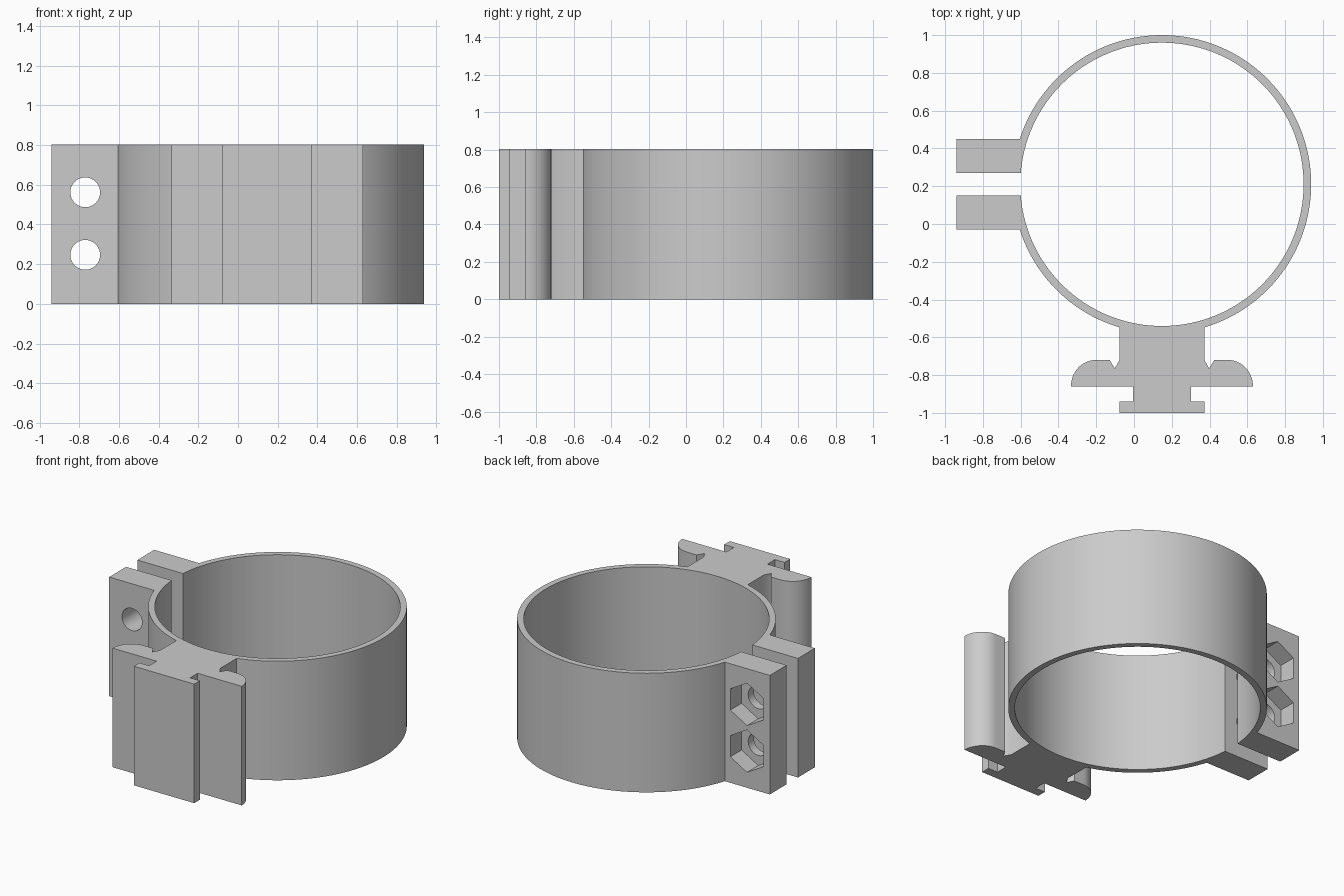
import bpy, bmesh
from math import pi, asin, acos, sin, cos
from mathutils import Matrix

if "Cube" in bpy.data.objects:
    bpy.data.objects.remove(bpy.data.objects["Cube"], do_unlink=True)

HEIGHT = 0.803
CX, CY = 0.148, 0.21            # ring centre
R_OUT, R_IN = 0.79, 0.75
LUG_END = -0.94
LUG_OUT, LUG_IN = 0.24, 0.06    # lug faces, measured from the ring's centre line
BOLT_X, BOLT_Z = -0.77, (0.247, 0.562)

grey = bpy.data.materials.new("plain_grey")
grey.use_nodes = True
colour = (0.6, 0.6, 0.6, 1)
grey.diffuse_color = colour
grey.node_tree.nodes["Principled BSDF"].inputs["Base Color"].default_value = colour


def arc(cx, cy, r, a0, a1, n, ry=None):
    """Points along an arc from angle a0 to a1."""
    ry = ry or r
    return [(cx + r * cos(a0 + (a1 - a0) * i / n),
             cy + ry * sin(a0 + (a1 - a0) * i / n)) for i in range(n + 1)]


def make_object(name, bm):
    mesh = bpy.data.meshes.new(name)
    bmesh.ops.recalc_face_normals(bm, faces=bm.faces)
    bm.to_mesh(mesh)
    bm.free()
    mesh.materials.append(grey)
    obj = bpy.data.objects.new(name, mesh)
    bpy.context.collection.objects.link(obj)
    return obj


def rod(name, r, n, x, y0, y1, z):
    """Prism along y, with a corner pointing up when n is six."""
    bm = bmesh.new()
    bmesh.ops.create_cone(bm, cap_ends=True, segments=n, radius1=r, radius2=r,
                          depth=y1 - y0)
    bmesh.ops.transform(bm, verts=bm.verts, matrix=Matrix.Translation(
        (x, (y0 + y1) / 2, z)) @ Matrix.Rotation(pi / 2, 4, 'X'))
    return make_object(name, bm)


# Rail mount: right half of the profile, from ring to foot
half = [(0.225, -0.72), (0.25, -0.765), (0.277, -0.72)]
half += arc(0.35, -0.86, 0.132, pi / 2, 0, 16, ry=0.14)
half += [(0.153, -0.86), (0.153, -0.94), (0.225, -0.94), (0.225, -1.0)]
mount = [(CX + x, y) for x, y in half] + [(CX - x, y) for x, y in reversed(half)]

# Open ring with two lugs and the mount, as one outline
lug_a = asin(LUG_OUT / R_OUT)
gap_a = asin(LUG_IN / R_IN)
mount_a = acos(0.225 / R_OUT)
outline = arc(CX, CY, R_OUT, pi - lug_a, -mount_a, 96)
outline += mount
outline += arc(CX, CY, R_OUT, -pi + mount_a, -pi + lug_a, 28)
outline += [(LUG_END, CY - LUG_OUT), (LUG_END, CY - LUG_IN)]
outline += arc(CX, CY, R_IN, -pi + gap_a, pi - gap_a, 144)
outline += [(LUG_END, CY + LUG_IN), (LUG_END, CY + LUG_OUT)]

bm = bmesh.new()
base = bm.faces.new([bm.verts.new((x, y, 0)) for x, y in outline])
top = bmesh.ops.extrude_face_region(bm, geom=[base], use_keep_orig=True)["geom"]
bmesh.ops.translate(bm, vec=(0, 0, HEIGHT),
                    verts=[v for v in top if isinstance(v, bmesh.types.BMVert)])
clamp = make_object("pipe_clamp", bm)

# Bolt holes through both lugs, hexagonal nut pockets in the back lug
cutters = []
for z in BOLT_Z:
    cutters.append(rod("bolt_hole_cutter", 0.075, 40, BOLT_X, -0.2, 0.7, z))
    cutters.append(rod("nut_pocket_cutter", 0.143, 6, BOLT_X, CY + LUG_OUT - 0.12, 0.6, z))

bpy.context.view_layer.objects.active = clamp
clamp.select_set(True)
for cutter in cutters:
    cutter.hide_render = True
    mod = clamp.modifiers.new("cut", 'BOOLEAN')
    mod.operation, mod.solver, mod.object = 'DIFFERENCE', 'EXACT', cutter
    bpy.ops.object.modifier_apply(modifier=mod.name)
    bpy.data.objects.remove(cutter, do_unlink=True)

bpy.ops.object.shade_smooth_by_angle(angle=pi / 6)
